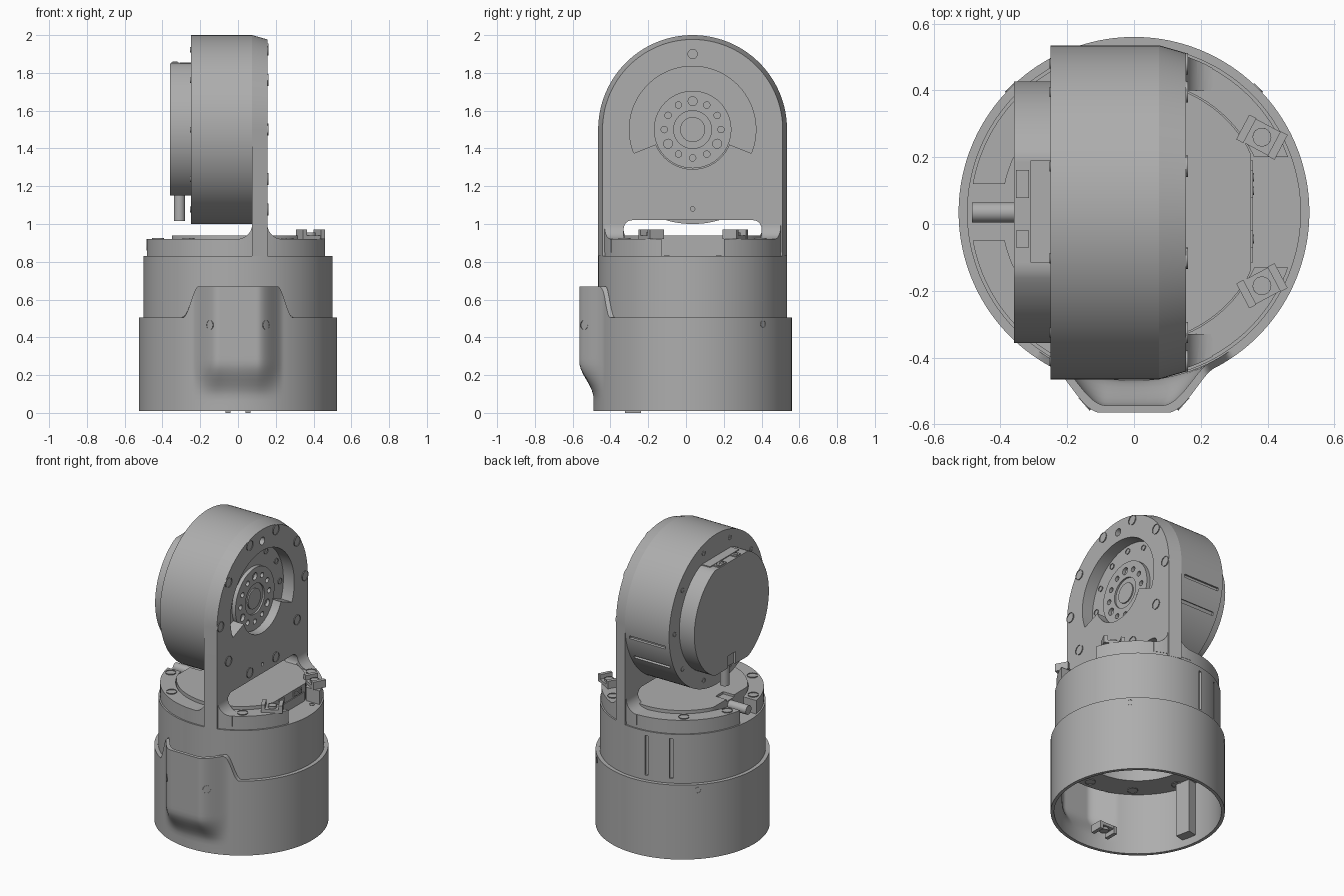
import bpy, bmesh
from math import sin, cos, radians, sqrt, pi
from mathutils import Matrix, Vector

cube = bpy.data.objects.get("Cube")
if cube:
    bpy.data.objects.remove(cube, do_unlink=True)

grey = bpy.data.materials.new("machined_grey")
grey.use_nodes = True
grey.diffuse_color = (0.42, 0.42, 0.42, 1)
grey.node_tree.nodes["Principled BSDF"].inputs["Base Color"].default_value = (0.42, 0.42, 0.42, 1)

CY = 0.035   # y of the main axis
parts = []


def move(x, y, z):
    return Matrix.Translation((x, y, z))


def turn(deg, axis="Z"):
    return Matrix.Rotation(radians(deg), 4, axis)


def frame(x, y, z, origin):
    return move(*origin) @ Matrix((x, y, z)).transposed().to_4x4()


def arc(r, a0, a1, n, cx=0, cy=0):
    angs = [radians(a0 + (a1 - a0) * i / n) for i in range(n + 1)]
    return [(cx + r * cos(a), cy + r * sin(a)) for a in angs]


def disc(r, n=96, cx=0, cy=0):
    return arc(r, 0, 360, n, cx, cy)[:-1]


def rect(x0, x1, y0, y1):
    return [(x0, y0), (x1, y0), (x1, y1), (x0, y1)]


def round_rect(x0, x1, y0, y1, r):
    corners = [(x1 - r, y1 - r), (x0 + r, y1 - r), (x0 + r, y0 + r), (x1 - r, y0 + r)]
    return [p for i, c in enumerate(corners) for p in arc(r, 90 * i, 90 * i + 90, 6, *c)]


def prism(bm, low, z0, z1, m=Matrix(), high=None):
    a = [bm.verts.new(m @ Vector((x, y, z0))) for x, y in low]
    b = [bm.verts.new(m @ Vector((x, y, z1))) for x, y in (high or low)]
    bm.faces.new(a[::-1])
    for i in range(len(a)):
        j = (i + 1) % len(a)
        bm.faces.new((a[i], a[j], b[j], b[i]))
    return bm.faces.new(b)


def bolt(bm, pos, normal, r=0.032, h=0.006):
    n = Vector(normal).normalized()
    m = Matrix.Translation(pos) @ n.to_track_quat("Z", "Y").to_matrix().to_4x4()
    top = prism(bm, disc(r, 18), -0.012, h, m)
    bmesh.ops.inset_region(bm, faces=[top], thickness=r * 0.45)
    bmesh.ops.translate(bm, verts=top.verts, vec=n * -h * 0.8)


def make(bm, name, keep=True):
    bmesh.ops.recalc_face_normals(bm, faces=bm.faces)
    me = bpy.data.meshes.new(name)
    bm.to_mesh(me)
    bm.free()
    me.materials.append(grey)
    ob = bpy.data.objects.new(name, me)
    bpy.context.collection.objects.link(ob)
    if keep:
        parts.append(ob)
    return ob


def solid(name, *args, **kw):
    bm = bmesh.new()
    prism(bm, *args, **kw)
    return make(bm, name)


def cut(ob, shapes, op="DIFFERENCE"):
    bm = bmesh.new()
    for s in shapes:
        prism(bm, *s)
    tool = make(bm, "cutter", keep=False)
    tool.hide_render = True
    mod = ob.modifiers.new("cut", "BOOLEAN")
    mod.operation, mod.solver, mod.object = op, "EXACT", tool
    bpy.context.view_layer.objects.active = ob
    bpy.ops.object.modifier_apply(modifier=mod.name)
    bpy.data.objects.remove(tool, do_unlink=True)


def motor(name, m):
    # drum with two grooves in its side
    body = solid(name + "_drum", disc(0.5, 128), 0, 0.325, m)
    cut(body, [(rect(0.485, 0.53, -0.01, 0.01), 0.03, 0.295, m @ turn(a)) for a in (99, 117)])
    # rear cover with two flats and a cable notch
    outline = [(max(-0.35, min(0.35, x)), y) for x, y in disc(0.392)]
    cover = solid(name + "_cover", outline, 0.32, 0.435, m)
    cut(cover, [(rect(-0.4, -0.27, -0.04, 0.04), 0.42, 0.45, m)])
    # output hub with a ring of holes
    hub = solid(name + "_hub", disc(0.205), -0.025, 0.01, m)
    holes = [(disc(0.024 if k % 4 == 0 else 0.017, 16, 0.15 * cos(k * pi / 6), 0.15 * sin(k * pi / 6)),
              -0.1, -0.004, m) for k in range(12)]
    cut(hub, holes + [(disc(0.1, 48), -0.1, -0.014, m)])
    solid(name + "_hub_core", disc(0.066, 48), -0.022, 0, m)
    # cable
    solid(name + "_cable", disc(0.03, 24), 0.33, 0.485, m @ move(0, 0, 0.385) @ turn(-90, "Y"))
    # sockets on the flat
    bm = bmesh.new()
    prism(bm, rect(0.34, 0.356, -0.15, 0.155), 0.32, 0.385, m)
    for y, half in ((0.085, 0.042), (-0.08, 0.026)):
        prism(bm, rect(0.33, 0.357, y - half, y + half), 0.39, 0.428, m)
        for dy in ((-0.02, 0.02) if half > 0.03 else (0,)):
            bolt(bm, m @ Vector((0.357, y + dy, 0.409)), m.to_3x3() @ Vector((1, 0, 0)), 0.013, 0.003)
    make(bm, name + "_sockets")
    # screws on both faces
    bm = bmesh.new()
    axis = m.to_3x3() @ Vector((0, 0, 1))
    for x, y in disc(0.295, 12):
        bolt(bm, m @ Vector((x, y, 0)), -axis, 0.018)
    for k in range(10):
        a = radians(18 + 36 * k)
        bolt(bm, m @ Vector((0.445 * cos(a), 0.445 * sin(a), 0.325)), axis, 0.015, 0.003)
    make(bm, name + "_screws")


def clip(name, m):
    bm = bmesh.new()
    prism(bm, rect(-0.065, 0.065, -0.04, 0.04), 0, 0.02, m)
    for s in (-1, 1):
        prism(bm, rect(s * 0.053 - 0.012, s * 0.053 + 0.012, -0.042, 0.042), 0, 0.05, m)
    bolt(bm, m @ Vector((0, 0, 0.03)), m.to_3x3() @ Vector((0, 0, 1)), 0.028)
    prism(bm, disc(0.028, 18), 0, 0.025, m)
    make(bm, name)


def step(a, b, v):
    t = max(0, min(1, (v - a) / (b - a)))
    return t * t * (3 - 2 * t)


def base_shell():
    # thin open cup with a raised tab and a bulge at the front
    cols, rows = 360, 24
    bm = bmesh.new()
    rings = []
    for r, front, width in ((0.525, -0.565, 0.24), (0.504, -0.543, 0.225)):
        side = []
        for i in range(rows + 1):
            ring = []
            for k in range(cols):
                a = 2 * pi * k / cols
                x, y = r * cos(a), CY + r * sin(a)
                top = 0.505
                z = 0.01 + (top - 0.01) * i / rows
                if y < 0:
                    top += 0.165 * (1 - step(0.21, 0.29, abs(x)))
                    z = 0.01 + (top - 0.01) * i / rows
                    s = (1 - step(width - 0.14, width, abs(x))) * step(0.08, 0.27, z)
                    y += (front - y) * s
                ring.append(bm.verts.new((x, y, z)))
            side.append(ring)
        rings += side if not rings else side[::-1]
    for i, low in enumerate(rings):
        high = rings[(i + 1) % len(rings)]
        for k in range(cols):
            j = (k + 1) % cols
            bm.faces.new((low[k], low[j], high[j], high[k]))
    make(bm, "base_shell")


# stacked drives: one upright, one lying on its side
motor("lower_motor", move(0, CY, 0.505))
motor("upper_motor", frame((0, 0, 1), (0, 1, 0), (-1, 0, 0), (0.075, CY, 1.5)))

# base and its mounting plate
base_shell()
recess = arc(0.335, -22, 202, 60) + arc(0.21, 202, 338, 40)
up = move(0, CY, 0)
plate = solid("base_mount_plate", disc(0.505, 128), 0.42, 0.504, up)
cut(plate, [(recess, 0.3, 0.6, up @ turn(90))])
solid("inner_post", rect(0.44, 0.508, -0.05, 0.05), 0.06, 0.43, up @ turn(192))

# arched bracket plate, tapered towards its outer face
side = frame((0, 1, 0), (0, 0, 1), (1, 0, 0), (0, CY, 1.5))


def arch(r):
    return arc(r, 0, 180, 64) + [(-r, -0.67), (r, -0.67)]


bracket = solid("bracket_plate", arch(0.5), 0.075, 0.155, side, high=arch(0.477))
cut(bracket, [(recess, 0, 0.3, side),
              (round_rect(-0.365, 0.365, -0.58, -0.48, 0.045), 0, 0.3, side),
              (disc(0.025, 20, 0, 0.4), 0.1, 0.3, side),
              (disc(0.012, 12, 0, -0.42), 0.1, 0.3, side)])

# curved feet joining the plate to the flange
foot = arc(0.08, -90, 0, 10, -0.005, 1.0) + arc(0.08, 180, 270, 10, 0.235, 1.0)
foot += [(0.235, 0.85), (-0.005, 0.85)]
for name, y0, y1 in (("front_foot", -0.5, -0.33), ("back_foot", 0.4, 0.57)):
    ob = solid(name, foot, -y1, -y0, frame((1, 0, 0), (0, 0, 1), (0, -1, 0), (0, 0, 0)))
    cut(ob, [(disc(0.492, 128), 0.5, 1.5, up)], "INTERSECT")

# flange ring with openings for the cable and sockets
flange = solid("bracket_flange", disc(0.49, 128), 0.828, 0.92, up)
cut(flange, [(disc(0.396), 0.7, 1, up)])
cut(flange, [(rect(0.3, 0.6, -0.165, 0.165), 0.7, 1, up),
             (rect(-0.6, -0.3, -0.085, 0.085), 0.7, 1, up)])

# bolts on the bracket, flange and base
bm = bmesh.new()
for k in range(10):
    a, b = radians(36 * k), radians(36 * k + 18)
    bolt(bm, (0.155, CY + 0.445 * cos(a), 1.5 + 0.445 * sin(a)), (1, 0, 0))
    x, y = 0.445 * cos(b), CY + 0.445 * sin(b)
    bolt(bm, (x, y, 0.42), (0, 0, -1))
    if x < 0.4 and abs(x) > 0.1:
        bolt(bm, (x, y, 0.92), (0, 0, 1))
for s in (-1, 1):
    bolt(bm, (s * 0.145, -0.536, 0.465), (s * 0.75, -0.66, 0), 0.025)
    d = Vector((s, 1, 0)).normalized()
    bolt(bm, d * 0.525 + Vector((0, CY, 0.47)), d, 0.018, 0.003)
make(bm, "bolts")

# cable clips
clip("back_clip", move(0.383, 0.26, 0.92) @ turn(-28))
clip("front_clip", move(0.383, -0.185, 0.92) @ turn(28))
clip("inner_clip", move(0, -0.28, 0.05) @ turn(180, "X"))

# smooth shading with crisp edges
bpy.ops.object.select_all(action="DESELECT")
for ob in parts:
    ob.select_set(True)
bpy.context.view_layer.objects.active = parts[0]
bpy.ops.object.shade_smooth_by_angle(angle=radians(30))
